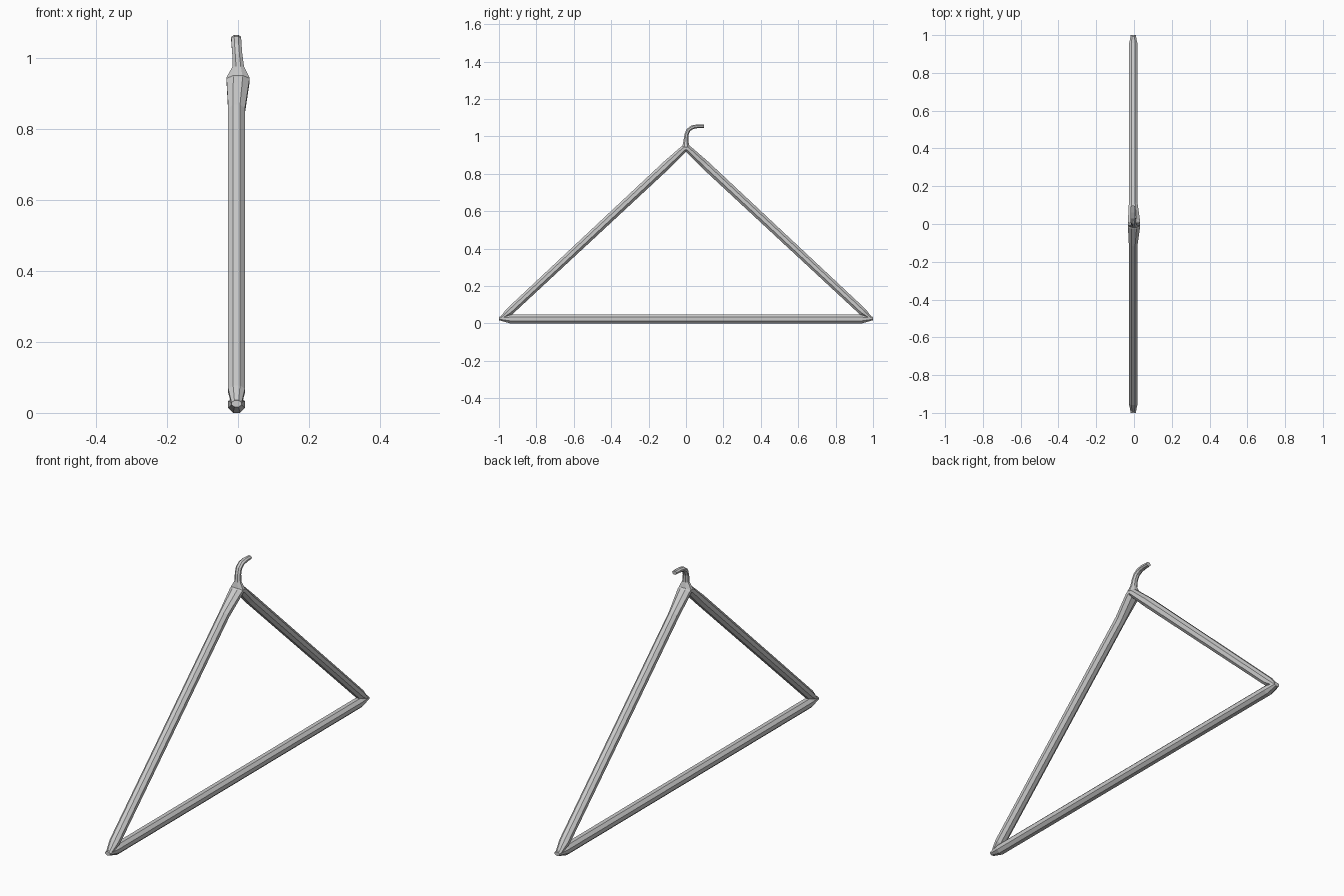
import bpy, bmesh, math
from mathutils import Vector

if "Cube" in bpy.data.objects:
    bpy.data.objects.remove(bpy.data.objects["Cube"])

SIDES = 8


def sweep(name, stations):
    """Octagonal tube in the YZ plane: stations are (x, y, z, half_x, half_n, normal angle)."""
    bm = bmesh.new()
    rings = []
    k = 1 / math.cos(math.pi / SIDES)
    for x, y, z, hx, hn, ang in stations:
        a = math.radians(ang)
        n = Vector((0, math.cos(a), math.sin(a)))
        ring = []
        for i in range(SIDES):
            t = 2 * math.pi * (i + 0.5) / SIDES
            p = Vector((x + hx * k * math.cos(t), y, z)) + n * (hn * k * math.sin(t))
            ring.append(bm.verts.new(p))
        rings.append(ring)
    for a, b in zip(rings, rings[1:]):
        for i in range(SIDES):
            j = (i + 1) % SIDES
            bm.faces.new((a[i], a[j], b[j], b[i]))
    bm.faces.new(rings[0][::-1])
    bm.faces.new(rings[-1])
    bmesh.ops.recalc_face_normals(bm, faces=bm.faces)
    me = bpy.data.meshes.new(name)
    bm.to_mesh(me)
    bm.free()
    ob = bpy.data.objects.new(name, me)
    bpy.context.collection.objects.link(ob)
    return ob


CX = -0.004   # tube centre line
R = 0.0235    # tube half width

# bottom bar with tapered ends
sweep("bottom_bar", [
    (CX, -1.0, 0.026, 0.014, 0.009, 90),
    (CX, -0.94, R, R, R, 90),
    (CX, 0.94, R, R, R, 90),
    (CX, 1.0, 0.026, 0.014, 0.009, 90),
])

# sloping arms, flaring where they meet the neck
for s, label in ((-1, "left_arm"), (1, "right_arm")):
    tilt = 47 if s > 0 else 133
    sweep(label, [
        (CX, s * 0.99, 0.026, 0.014, 0.008, tilt),
        (CX, s * 0.945, 0.062, R, 0.021, tilt),
        (CX, s * 0.10, 0.85, R, R, tilt),
        (0, s * 0.012, 0.932, 0.032, 0.019, tilt),
        (0, 0, 0.938, 0.031, 0.021, 90),
    ])

# neck and curved hook
sweep("hook", [
    (0, 0.0, 0.925, 0.027, 0.012, 180),
    (0, 0.0, 0.943, 0.033, 0.020, 180),
    (0.001, -0.001, 0.975, 0.016, 0.013, 180),
    (-0.002, 0.003, 1.010, 0.014, 0.011, 175),
    (-0.004, 0.013, 1.034, 0.014, 0.011, 150),
    (-0.005, 0.034, 1.049, 0.014, 0.011, 118),
    (-0.005, 0.062, 1.054, 0.014, 0.010, 95),
    (-0.005, 0.096, 1.054, 0.012, 0.009, 86),
])
